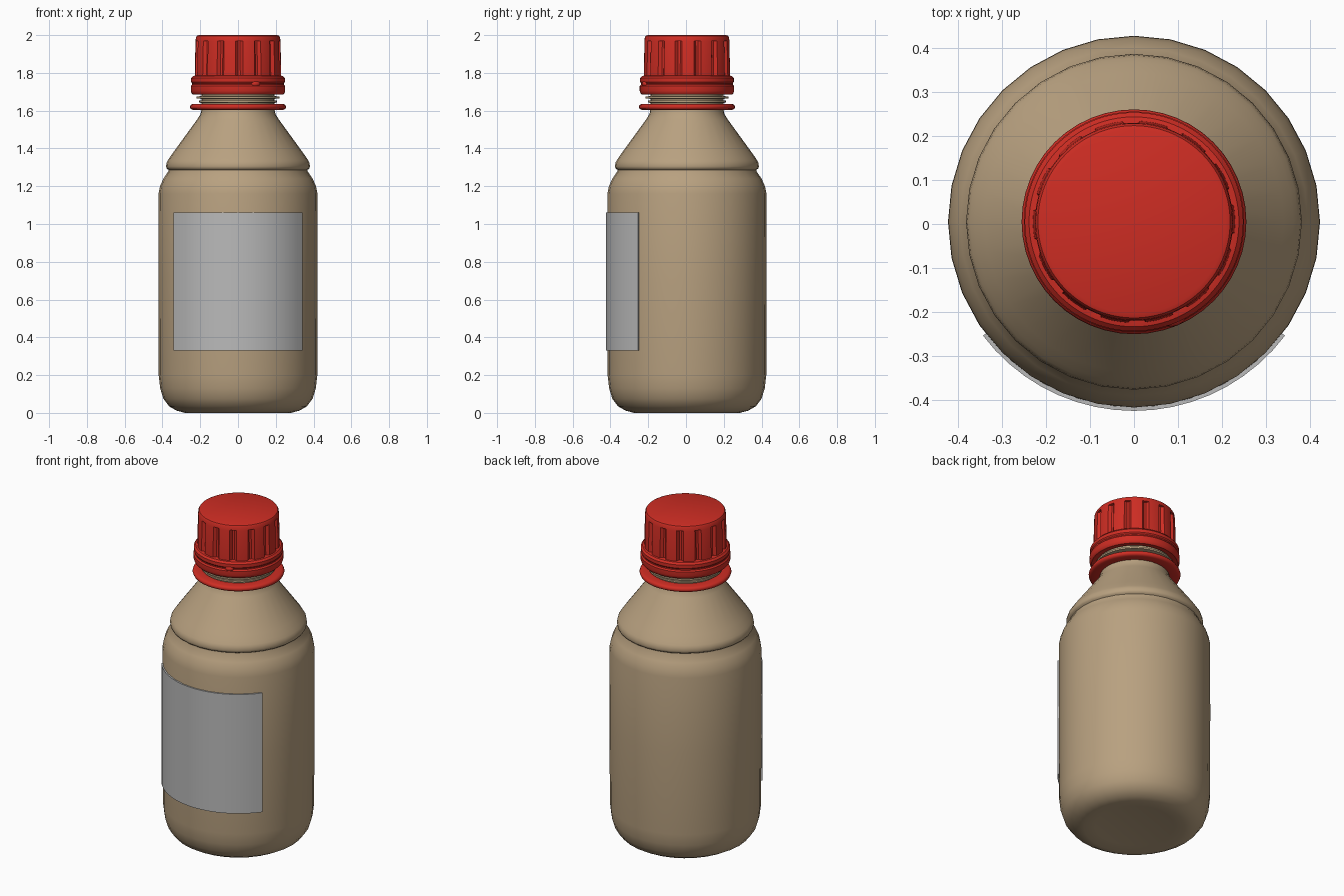
import bpy, bmesh, math
from mathutils import Matrix

if "Cube" in bpy.data.objects:
    bpy.data.objects.remove(bpy.data.objects["Cube"])

CY = 0.005  # bottle axis sits slightly behind the origin because of the label


def material(name, rgb):
    m = bpy.data.materials.new(name)
    m.diffuse_color = (*rgb, 1)
    m.use_nodes = True
    m.node_tree.nodes["Principled BSDF"].inputs["Base Color"].default_value = m.diffuse_color
    return m


TAN = material("tan plastic", (0.48, 0.355, 0.215))
RED = material("red plastic", (0.62, 0.026, 0.017))
GREY = material("grey label", (0.49, 0.49, 0.49))


def finish(bm, name, mat, angle=35):
    bmesh.ops.recalc_face_normals(bm, faces=bm.faces)
    me = bpy.data.meshes.new(name)
    bm.to_mesh(me)
    bm.free()
    me.materials.append(mat)
    ob = bpy.data.objects.new(name, me)
    ob.location.y = CY
    bpy.context.collection.objects.link(ob)
    bpy.ops.object.select_all(action='DESELECT')
    ob.select_set(True)
    bpy.context.view_layer.objects.active = ob
    bpy.ops.object.shade_smooth_by_angle(angle=math.radians(angle))
    return ob


def lathe(name, profile, mat, sides=32, loop=False, shape=None, angle=35):
    """Spin (radius, z) points; loop closes the section, otherwise ends are capped."""
    bm = bmesh.new()
    rings = []
    for r, z in profile:
        ring = []
        for i in range(sides):
            a = 2 * math.pi * i / sides - math.pi / 2
            rr = shape(r, z, i) if shape else r
            ring.append(bm.verts.new((rr * math.cos(a), rr * math.sin(a), z)))
        rings.append(ring)
    pairs = list(zip(rings, rings[1:]))
    if loop:
        pairs.append((rings[-1], rings[0]))
    for lo, hi in pairs:
        for i in range(sides):
            j = (i + 1) % sides
            bm.faces.new((lo[i], lo[j], hi[j], hi[i]))
    if not loop:
        bm.faces.new(rings[0])
        bm.faces.new(rings[-1])
    return finish(bm, name, mat, angle)


# Bottle with rounded foot, shoulder bead and conical neck
lathe("bottle_body", [
    (0.22, 0.012), (0.28, 0.0), (0.325, 0.012), (0.365, 0.035), (0.395, 0.075),
    (0.412, 0.13), (0.42, 0.20), (0.422, 0.70), (0.421, 1.16), (0.413, 1.20),
    (0.395, 1.24), (0.368, 1.28), (0.368, 1.287), (0.378, 1.294), (0.381, 1.305),
    (0.378, 1.325), (0.372, 1.336), (0.362, 1.352), (0.34, 1.383), (0.215, 1.555),
    (0.198, 1.583), (0.193, 1.61), (0.193, 1.72)], TAN, angle=40)

# Neck threads
for k, (z, r) in enumerate([(1.648, 0.206), (1.67, 0.22)]):
    lathe(f"neck_thread_{k + 1}", [(0.185, z - 0.008), (r, z - 0.005),
          (r, z + 0.005), (0.185, z + 0.008)], TAN, 48, loop=True)

# Loose tamper ring below the cap
lathe("tamper_ring", [
    (0.188, 1.607), (0.24, 1.604), (0.251, 1.61), (0.255, 1.62),
    (0.251, 1.63), (0.24, 1.636), (0.188, 1.633)], RED, 48, loop=True, angle=50)


# Ribbed cap: 14 narrow grooves cut into the wall
def grooves(r, z, i):
    return r - 0.016 if i % 8 in (0, 1) and 1.785 < z < 1.969 else r


lathe("cap", [
    (0.0, 1.72), (0.205, 1.72), (0.208, 1.69), (0.24, 1.686), (0.246, 1.692),
    (0.250, 1.705), (0.250, 1.73), (0.243, 1.738), (0.243, 1.745), (0.248, 1.752),
    (0.248, 1.772), (0.238, 1.783), (0.229, 1.785), (0.229, 1.786), (0.225, 1.968),
    (0.2245, 1.97), (0.223, 1.988), (0.218, 1.996), (0.208, 2.0)][1:],
    RED, 112, shape=grooves)

# Small snap tab on the cap skirt
bm = bmesh.new()
bmesh.ops.create_uvsphere(bm, u_segments=12, v_segments=8, radius=1)
a = math.radians(-67)
bmesh.ops.transform(bm, verts=bm.verts, matrix=(
    Matrix.Translation((0.241 * math.cos(a), 0.241 * math.sin(a), 1.742))
    @ Matrix.Rotation(a, 4, 'Z') @ Matrix.Diagonal((0.014, 0.025, 0.016, 1))))
finish(bm, "cap_tab", RED, 60)

# Curved label plate wrapped round the front
bm = bmesh.new()
steps, half = 18, math.radians(53)
rows = []
for i in range(steps + 1):
    a = -math.pi / 2 - half + 2 * half * i / steps
    rows.append([bm.verts.new((r * math.cos(a), r * math.sin(a), z))
                 for r, z in ((0.420, 0.33), (0.429, 0.33), (0.429, 1.06), (0.420, 1.06))])
for p, q in zip(rows, rows[1:]):
    for k in range(4):
        bm.faces.new((p[k], q[k], q[(k + 1) % 4], p[(k + 1) % 4]))
bm.faces.new(rows[0])
bm.faces.new(rows[-1])
finish(bm, "label", GREY)
